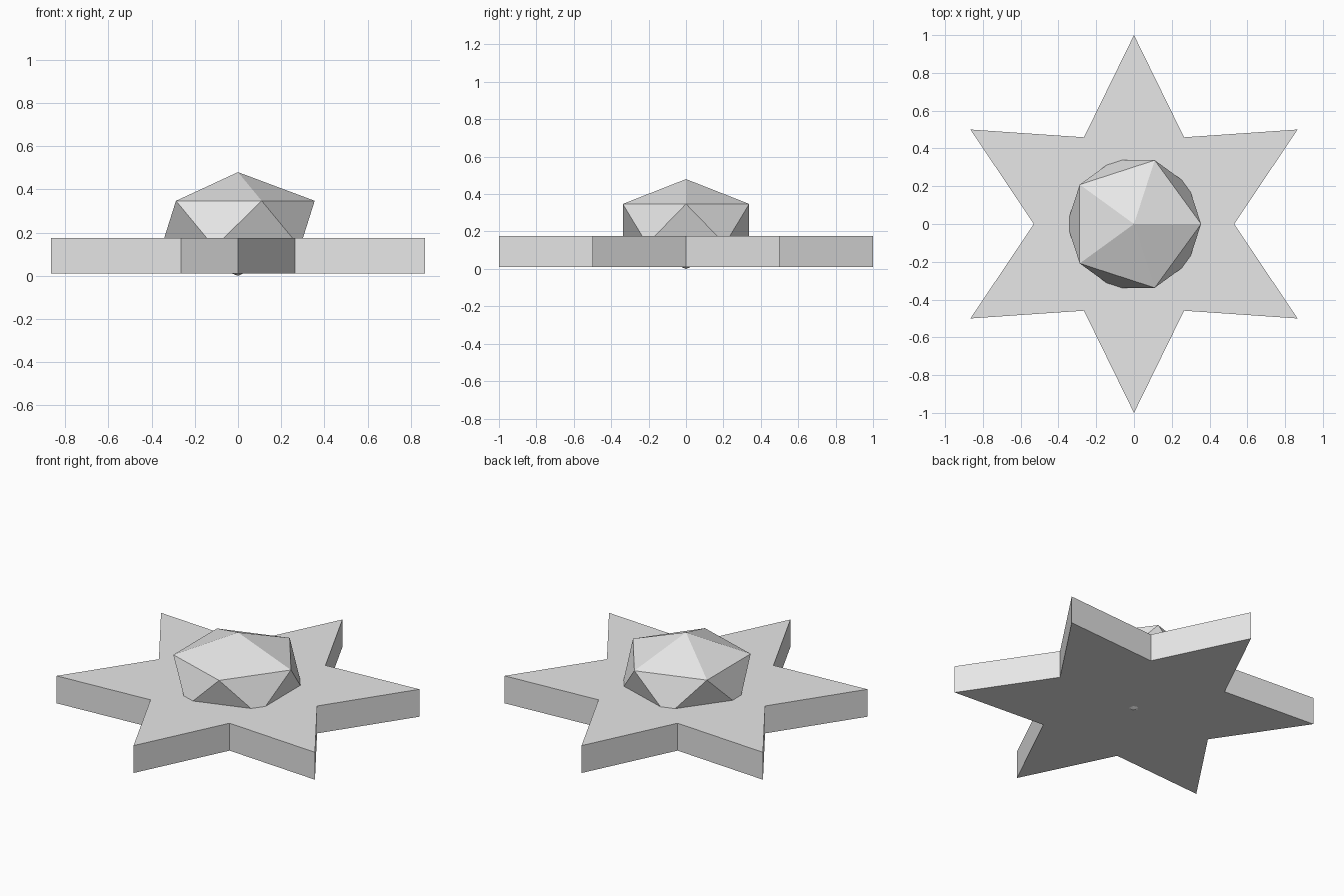
import bpy
import bmesh
from math import sin, cos, radians

if "Cube" in bpy.data.objects:
    bpy.data.objects.remove(bpy.data.objects["Cube"], do_unlink=True)

POINTS = 6
OUTER, INNER = 1.0, 0.53
BASE_Z, TOP_Z = 0.01, 0.176
GEM_RADIUS, GEM_HALF_HEIGHT = 0.397, 0.24

# One plain grey for the whole model
grey = bpy.data.materials.new("light_grey")
grey.use_nodes = True
grey.diffuse_color = (0.8, 0.8, 0.8, 1)
grey.node_tree.nodes["Principled BSDF"].inputs["Base Color"].default_value = (0.8, 0.8, 0.8, 1)


def add_object(name, bm):
    bmesh.ops.recalc_face_normals(bm, faces=bm.faces)
    mesh = bpy.data.meshes.new(name)
    bm.to_mesh(mesh)
    bm.free()
    mesh.materials.append(grey)
    obj = bpy.data.objects.new(name, mesh)
    bpy.context.collection.objects.link(obj)
    return obj


# Flat star plate: outline face extruded upwards
bm = bmesh.new()
outline = []
for i in range(POINTS * 2):
    angle = radians(90 + i * 180 / POINTS)
    radius = INNER if i % 2 else OUTER
    outline.append(bm.verts.new((radius * cos(angle), radius * sin(angle), BASE_Z)))
face = bm.faces.new(outline)
extruded = bmesh.ops.extrude_face_region(bm, geom=[face], use_keep_orig=True)["geom"]
top = [v for v in extruded if isinstance(v, bmesh.types.BMVert)]
bmesh.ops.translate(bm, verts=top, vec=(0, 0, TOP_Z - BASE_Z))
add_object("star_plate", bm)

# Flattened twenty-sided gem, its lower tip just piercing the plate
bm = bmesh.new()
bmesh.ops.create_icosphere(bm, subdivisions=1, radius=1)
bmesh.ops.scale(bm, verts=bm.verts, vec=(GEM_RADIUS, GEM_RADIUS, GEM_HALF_HEIGHT))
bmesh.ops.translate(bm, verts=bm.verts, vec=(0, 0, GEM_HALF_HEIGHT))
add_object("centre_gem", bm)
